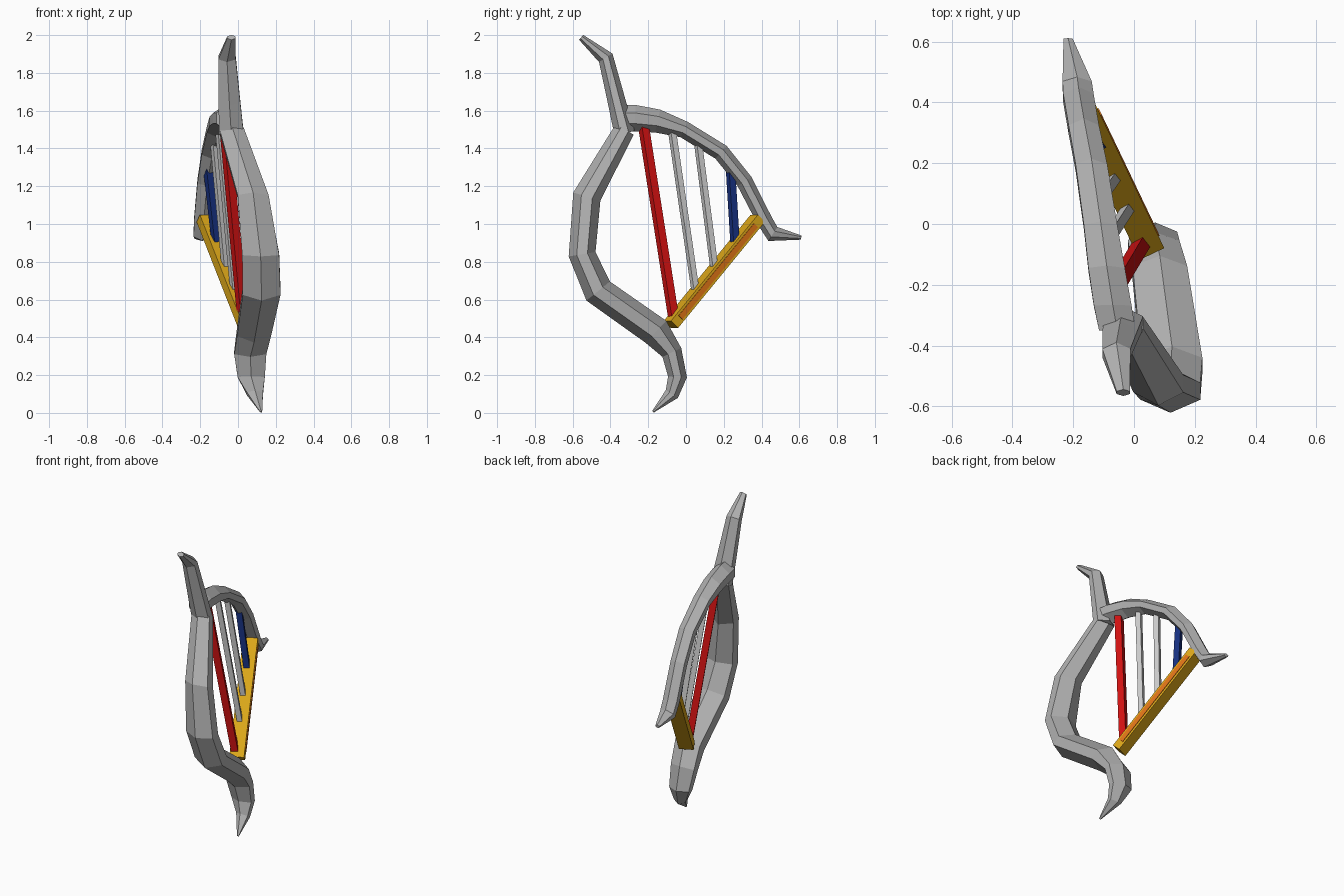
import bpy, bmesh, math
from mathutils import Vector

if "Cube" in bpy.data.objects:
    bpy.data.objects.remove(bpy.data.objects["Cube"])


def material(name, rgb):
    m = bpy.data.materials.new(name)
    m.diffuse_color = (*rgb, 1)
    m.use_nodes = True
    m.node_tree.nodes["Principled BSDF"].inputs["Base Color"].default_value = m.diffuse_color
    return m


GREY = material("frame_grey", (0.44, 0.44, 0.44))
SILVER = material("string_silver", (0.62, 0.62, 0.62))
RED = material("string_red", (0.66, 0.006, 0.006))
BLUE = material("string_blue", (0.008, 0.03, 0.22))
GOLD = material("soundboard_gold", (0.72, 0.39, 0.01))
ORANGE = material("panel_orange", (0.72, 0.17, 0.008))


def loft(name, rings, mat):
    """Skin a list of equal-sized point rings and cap both ends."""
    bm = bmesh.new()
    vs = [[bm.verts.new(p) for p in r] for r in rings]
    n = len(vs[0])
    for a, b in zip(vs, vs[1:]):
        for i in range(n):
            j = (i + 1) % n
            bm.faces.new((a[i], a[j], b[j], b[i]))
    bm.faces.new(vs[0])
    bm.faces.new(vs[-1])
    bmesh.ops.recalc_face_normals(bm, faces=bm.faces)
    me = bpy.data.meshes.new(name)
    bm.to_mesh(me)
    bm.free()
    me.materials.append(mat)
    ob = bpy.data.objects.new(name, me)
    bpy.context.collection.objects.link(ob)
    return ob


def limb(name, stations, mat):
    """Six-sided limb; stations are x, y, z, half width in the harp plane, half depth in x."""
    pts = [Vector(s[:3]) for s in stations]
    rings = []
    for i, (p, s) in enumerate(zip(pts, stations)):
        # mitre the section between neighbouring segments
        t = Vector((0, 0, 0))
        for a, b in ((i - 1, i), (i, i + 1)):
            if a >= 0 and b < len(pts):
                d = pts[b] - pts[a]
                d.x = 0
                t += d.normalized()
        t.normalize()
        n = Vector((0, -t.z, t.y))
        x = Vector((1, 0, 0))
        w, h = s[3], s[4]
        shape = ((0, 1), (1, 0.4), (1, -0.4), (0, -1), (-1, -0.4), (-1, 0.4))
        rings.append([p + x * (h * u) + n * (w * v) for u, v in shape])
    return loft(name, rings, mat)


def bar(name, p, q, u, v, mat):
    """Four-sided bar from p to q with half-extent vectors u and v."""
    rings = [[c + u + v, c - u + v, c - u - v, c + u - v] for c in (Vector(p), Vector(q))]
    return loft(name, rings, mat)


# Curved front pillar with pointed foot
limb("pillar", [
    (-0.035, -0.325, 1.50, 0.055, 0.065),
    (0.08, -0.525, 1.145, 0.075, 0.082),
    (0.12, -0.55, 0.84, 0.072, 0.098),
    (0.125, -0.465, 0.645, 0.08, 0.10),
    (0.085, -0.16, 0.43, 0.08, 0.09),
    (0.065, -0.075, 0.32, 0.055, 0.085),
    (0.07, -0.045, 0.19, 0.05, 0.072),
    (0.09, -0.075, 0.10, 0.038, 0.042),
    (0.122, -0.175, 0.006, 0.006, 0.006)], GREY)

# Horn rising from the shoulder
limb("horn", [
    (-0.035, -0.325, 1.48, 0.055, 0.065),
    (-0.045, -0.365, 1.64, 0.048, 0.058),
    (-0.058, -0.425, 1.88, 0.042, 0.046),
    (-0.035, -0.555, 1.988, 0.017, 0.022)], GREY)

# Arched neck ending in a beak
limb("neck", [
    (-0.055, -0.35, 1.56, 0.07, 0.06),
    (-0.07, -0.27, 1.56, 0.07, 0.062),
    (-0.09, -0.15, 1.545, 0.062, 0.06),
    (-0.11, -0.01, 1.50, 0.045, 0.055),
    (-0.14, 0.185, 1.38, 0.045, 0.052),
    (-0.165, 0.31, 1.225, 0.044, 0.05),
    (-0.183, 0.415, 1.02, 0.042, 0.05),
    (-0.187, 0.46, 0.947, 0.044, 0.048),
    (-0.217, 0.61, 0.928, 0.011, 0.015)], GREY)

# Soundboard with an orange panel on its outer side
low, high = Vector((0.05, -0.08, 0.468)), Vector((-0.17, 0.38, 1.03))
d = (high - low).normalized()
side = d.cross(Vector((0, 0, 1))).normalized()
up = side.cross(d)
bar("soundboard", low, high, side * 0.045, up * 0.028, GOLD)
off = side * 0.046
bar("soundboard_panel", low + d * 0.05 + off, high - d * 0.05 + off,
    side * 0.003, up * 0.015, ORANGE)

# Strings from neck to soundboard
for name, p, q, r, mat in [
        ("long_string", (-0.07, -0.225, 1.52), (0.025, -0.065, 0.50), 0.027, RED),
        ("middle_string_a", (-0.10, -0.075, 1.50), (-0.02, 0.05, 0.645), 0.02, SILVER),
        ("middle_string_b", (-0.125, 0.065, 1.42), (-0.065, 0.15, 0.765), 0.02, SILVER),
        ("short_string", (-0.16, 0.235, 1.30), (-0.115, 0.26, 0.895), 0.023, BLUE)]:
    u = Vector((math.cos(0.5), math.sin(0.5), 0)) * r * 0.8
    v = Vector((-math.sin(0.5), math.cos(0.5), 0)) * r * 0.8
    bar(name, p, q, u, v, mat)
